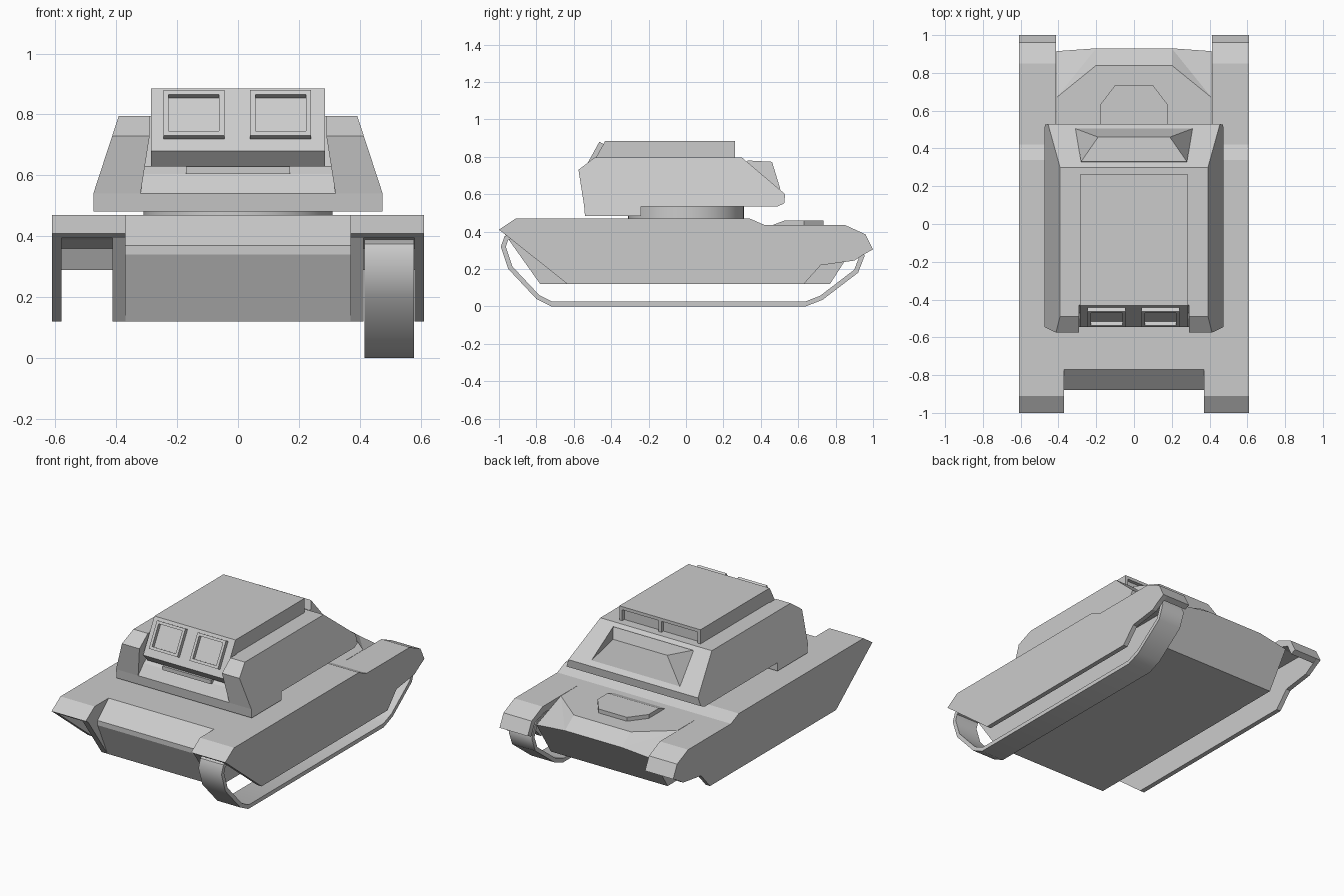
import bpy, bmesh
from mathutils import Vector

if "Cube" in bpy.data.objects:
    bpy.data.objects.remove(bpy.data.objects["Cube"])


def make(name, verts, faces):
    bm = bmesh.new()
    vs = [bm.verts.new(v) for v in verts]
    for f in faces:
        bm.faces.new([vs[i] for i in f])
    bmesh.ops.recalc_face_normals(bm, faces=bm.faces)
    me = bpy.data.meshes.new(name)
    bm.to_mesh(me)
    bm.free()
    ob = bpy.data.objects.new(name, me)
    bpy.context.collection.objects.link(ob)
    return ob


def prism(name, profile, xa, xb, sign=1):
    """Extrude a (y, z) profile along x; xa / xb are numbers or functions of z."""
    at = lambda x, z: sign * (x(z) if callable(x) else x)
    n = len(profile)
    verts = [(at(xa, z), y, z) for y, z in profile] + [(at(xb, z), y, z) for y, z in profile]
    faces = [list(range(n)), list(range(2 * n - 1, n - 1, -1))]
    faces += [[i, (i + 1) % n, n + (i + 1) % n, n + i] for i in range(n)]
    return make(name, verts, faces)


# Centre hull with stepped nose
prism("hull", [(-.88, .37), (-.77, .47), (.34, .47), (.42, .435), (.5, .435), (.5, .12),
               (-.78, .12), (-.88, .34)], -.37, .37)

# Tapered hull tail: right half plus mirror
tail = make("hull_tail",
            [(0, .5, .435), (.41, .5, .435), (.41, .67, .435), (.2, .84, .435), (0, .84, .435),
             (0, .93, .37), (.2, .93, .37), (.41, .915, .345), (.41, .77, .12), (0, .77, .12),
             (.41, .5, .12), (0, .5, .12)],
            [[0, 1, 2, 3, 4], [4, 3, 6, 5], [3, 2, 6], [2, 7, 6], [5, 6, 7], [5, 7, 8, 9],
             [9, 8, 10, 11], [1, 10, 8, 7, 2]])
tail.modifiers.new("mirror", 'MIRROR')

# Hull side walls, fenders and skirts on both sides
guard_top = [(-1, .41), (-.91, .47), (.34, .47), (.42, .435), (.85, .435), (.96, .385), (1, .305)]
for s, side in ((1, "right"), (-1, "left")):
    prism("hull_wall_" + side, guard_top[:4] + [(.5, .435), (.5, .12), (-.78, .12), (-.975, .395)],
          .37, .412, s)
    prism("fender_" + side, guard_top + [(.965, .29), (.93, .36), (.84, .39), (.4, .395), (-.98, .395)],
          .412, .61, s)
    prism("skirt_" + side, guard_top + [(.955, .28), (.9, .245), (.72, .22), (.63, .12),
                                        (-.635, .12), (-.98, .395)], .58, .61, s)

# Single track loop on the right side
loop = [Vector(p) for p in [(-.8, .04), (-.72, 0), (.64, 0), (.73, .035), (.92, .18), (.955, .27),
                            (.92, .35), (.84, .385), (-.93, .39), (-.97, .375), (-.99, .32), (-.95, .2)]]
n = len(loop)
inner = []
for i, p in enumerate(loop):
    a, b = (p - loop[i - 1]).normalized(), (loop[(i + 1) % n] - p).normalized()
    na, nb = Vector((-a.y, a.x)), Vector((-b.y, b.x))
    inner.append(p + (na + nb) * .025 / (1 + na.dot(nb)))
verts = [(x, p.x, p.y) for x in (.415, .577) for ring in (loop, inner) for p in ring]
faces = []
for i in range(n):
    j = (i + 1) % n
    for a, b in ((0, n), (n, 3 * n), (3 * n, 2 * n), (2 * n, 0)):
        faces.append([a + i, a + j, b + j, b + i])
track = make("track", verts, faces)
bpy.context.view_layer.objects.active = track
track.select_set(True)
bpy.ops.object.shade_smooth_by_angle(angle=.8)

# Rear deck hatch
outline = [(-.18, .45), (.18, .45), (.18, .63), (.1, .735), (-.1, .735), (-.18, .63)]
make("deck_hatch", [(x, y, .43) for x, y in outline] +
     [(x, y + (.08 if y < .5 else 0), .46) for x, y in outline],
     [list(range(6)), list(range(6, 12))] + [[i, (i + 1) % 6, 6 + (i + 1) % 6, 6 + i] for i in range(6)])

# Turret ring
bpy.ops.mesh.primitive_cylinder_add(vertices=48, radius=.31, depth=.09, location=(0, 0, .505))
ring = bpy.context.object
ring.name = "turret_ring"
bpy.ops.object.shade_smooth_by_angle()

# Turret: centre body and sloped side slabs
back = [(.3, .795), (.53, .6), (.525, .55), (.49, .535), (-.24, .535), (-.24, .482), (-.54, .482)]
prism("turret_body", [(-.545, .54), (-.5, .605), (-.47, .63), (-.43, .795)] + back, -.325, .325)
outer = lambda z: .475 - .327 * max(0, z - .54)
inside = lambda z: .29 + .2 * max(0, min(.15, .69 - z))
for s, side in ((1, "right"), (-1, "left")):
    prism("turret_side_" + side, [(-.545, .54), (-.575, .73), (-.49, .795)] + back, inside, outer, s)
prism("turret_sill_block", [(-.515, .605), (-.515, .63), (-.4, .63), (-.4, .605)], -.17, .17)

# Raised turret cabin with framed rear
prism("turret_cabin", [(-.545, .68), (-.432, .885), (.24, .885), (.24, .77), (-.4, .63), (-.5, .63)],
      -.285, .285)
for x in (-.275, 0, .275):
    prism("cabin_rear_post", [(.235, .78), (.235, .87), (.262, .87), (.262, .78)], x - .01, x + .01)
prism("cabin_rear_lip", [(.235, .865), (.235, .885), (.262, .885), (.262, .865)], -.285, .285)

# Wedge box on the turret's rear slope
make("rear_wedge_box",
     [(-.28, .33, .78), (.28, .33, .78), (.19, .46, .773), (-.19, .46, .773),
      (-.28, .3, .7), (.28, .3, .7), (.31, .505, .625), (-.31, .505, .625)],
     [[0, 1, 2, 3], [3, 2, 6, 7], [1, 5, 6, 2], [0, 3, 7, 4], [0, 4, 5, 1], [4, 7, 6, 5]])

# Two recessed window frames on the sloped cabin front
up = Vector((0, .113, .205)).normalized()
out = Vector((0, -up.z, up.y))
base = Vector((0, -.545, .68))


def window_frame(name, x0, x1):
    rect = lambda m, w: [Vector((x, 0, 0)) + base + up * v + out * w for x, v in
                         ((x0 + m, .045 + m), (x1 - m, .045 + m), (x1 - m, .215 - m), (x0 + m, .215 - m))]
    verts = rect(0, -.01) + rect(0, .025) + rect(.017, .025) + rect(.017, .002)
    faces = [[a + i, a + (i + 1) % 4, a + 4 + (i + 1) % 4, a + 4 + i] for a in (0, 4, 8) for i in range(4)]
    make(name, verts, faces + [[0, 3, 2, 1], [12, 13, 14, 15]])


window_frame("window_frame_right", .04, .24)
window_frame("window_frame_left", -.245, -.045)
